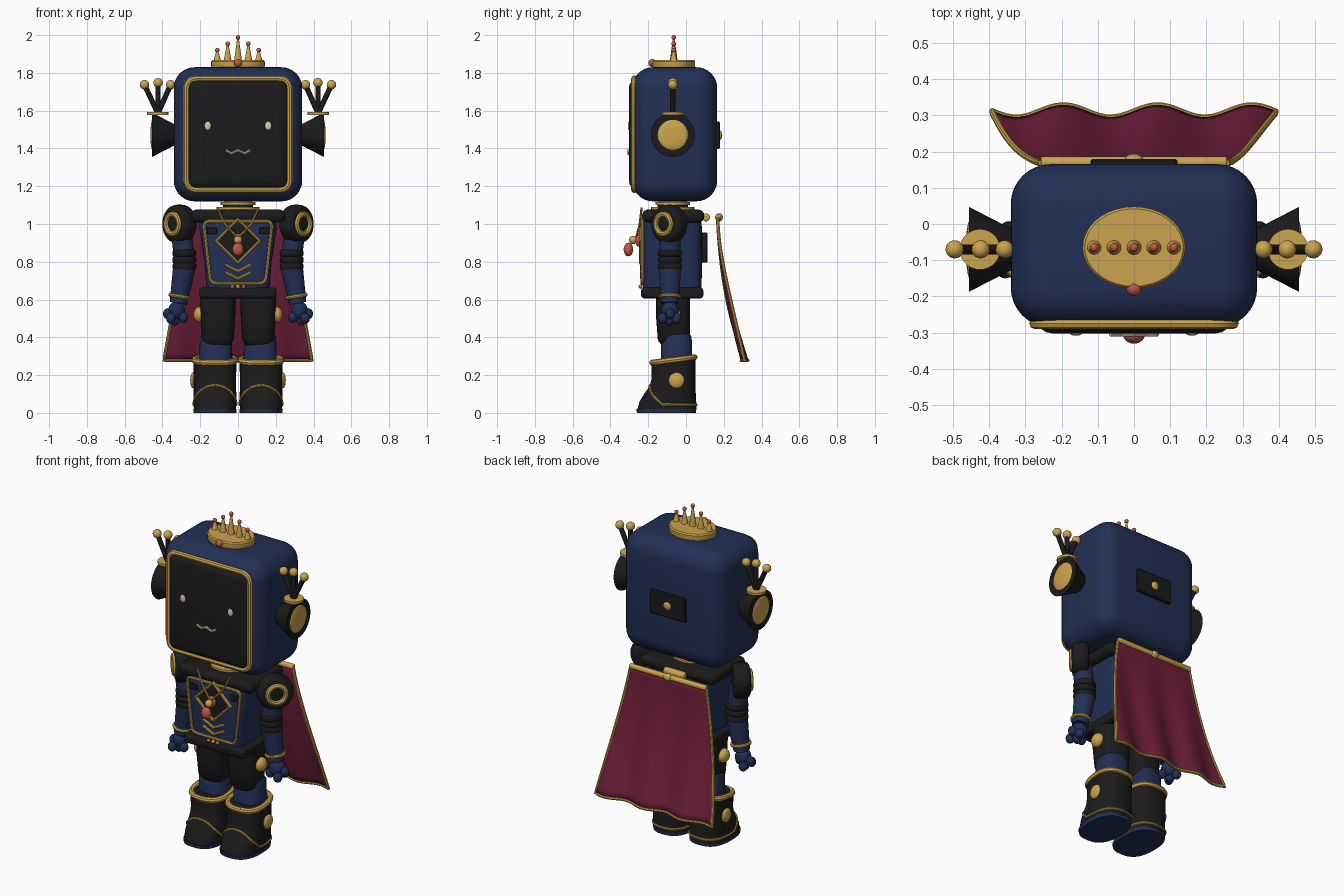
import bpy, bmesh, math
from math import sin, cos, pi
from mathutils import Vector, Matrix

old = bpy.data.objects.get("Cube")
if old:
    bpy.data.objects.remove(old, do_unlink=True)


def material(name, rgb):
    m = bpy.data.materials.new(name)
    m.use_nodes = True
    m.diffuse_color = (*rgb, 1)
    m.node_tree.nodes["Principled BSDF"].inputs["Base Color"].default_value = (*rgb, 1)
    return m


navy = material("navy", (0.016, 0.029, 0.09))
black = material("black", (0.011, 0.011, 0.012))
gold = material("gold", (0.6, 0.37, 0.075))
coral = material("coral", (0.55, 0.1, 0.06))
wine = material("wine", (0.16, 0.013, 0.043))
cream = material("cream", (0.68, 0.6, 0.38))
parts = []


# ---- helpers ----
def link(name, mesh, mat):
    mesh.materials.clear()
    mesh.materials.append(mat)
    ob = bpy.data.objects.new(name, mesh)
    bpy.context.collection.objects.link(ob)
    parts.append(ob)
    return ob


def finish(name, bm, mat):
    bmesh.ops.recalc_face_normals(bm, faces=bm.faces)
    mesh = bpy.data.meshes.new(name)
    bm.to_mesh(mesh)
    bm.free()
    return link(name, mesh, mat)


def ball(name, mat, loc, size):
    size = size if isinstance(size, tuple) else (size,) * 3
    bm = bmesh.new()
    bmesh.ops.create_uvsphere(bm, u_segments=20, v_segments=12, radius=1,
                              matrix=Matrix.Translation(loc) @ Matrix.Diagonal((*size, 1)))
    return finish(name, bm, mat)


def rod(name, mat, a, b, r1, r2=None, bevel=0):
    a, b = Vector(a), Vector(b)
    turn = (b - a).to_track_quat('Z', 'Y').to_matrix().to_4x4()
    bm = bmesh.new()
    bmesh.ops.create_cone(bm, cap_ends=True, segments=28, radius1=r1,
                          radius2=r1 if r2 is None else r2, depth=(b - a).length,
                          matrix=Matrix.Translation((a + b) / 2) @ turn)
    if bevel:
        rims = [e for e in bm.edges if any(len(f.verts) > 4 for f in e.link_faces)]
        bmesh.ops.bevel(bm, geom=rims, offset=bevel, segments=4, profile=0.5, affect='EDGES')
    return finish(name, bm, mat)


def box(name, mat, loc, size, bevel, seg=4):
    bm = bmesh.new()
    bmesh.ops.create_cube(bm, size=1, matrix=Matrix.Translation(loc) @ Matrix.Diagonal((*size, 1)))
    bmesh.ops.bevel(bm, geom=bm.edges[:], offset=bevel, segments=seg, profile=0.5, affect='EDGES')
    return finish(name, bm, mat)


def tube(name, mat, pts, r, closed=False):
    cu = bpy.data.curves.new(name, 'CURVE')
    cu.dimensions = '3D'
    cu.bevel_depth, cu.bevel_resolution, cu.use_fill_caps = r, 2, True
    sp = cu.splines.new('POLY')
    sp.points.add(len(pts) - 1)
    for p, co in zip(sp.points, pts):
        p.co = (*co, 1)
    sp.use_cyclic_u = closed
    tmp = bpy.data.objects.new(name + "_path", cu)
    bpy.context.collection.objects.link(tmp)
    mesh = bpy.data.meshes.new_from_object(tmp.evaluated_get(bpy.context.evaluated_depsgraph_get()))
    bpy.data.objects.remove(tmp, do_unlink=True)
    return link(name, mesh, mat)


def ring(name, mat, centre, axis, radius, r):
    q = Vector(axis).to_track_quat('Z', 'Y')
    tube(name, mat, [Vector(centre) + q @ Vector((radius * cos(a), radius * sin(a), 0))
                     for a in [2 * pi * i / 32 for i in range(32)]], r, True)


def oval(a, rx, ry, n):
    c, s = cos(a), sin(a)
    return (math.copysign(abs(c) ** (2 / n), c) * rx, math.copysign(abs(s) ** (2 / n), s) * ry)


def loft(name, mat, cx, rows, n=2.6, count=36):
    """Stack of rounded outlines; each row is z, centre y, half width, half depth."""
    bm = bmesh.new()
    loops = []
    for z, cy, rx, ry in rows:
        flat = [oval(2 * pi * i / count, rx, ry, n) for i in range(count)]
        loops.append([bm.verts.new((cx + x, cy + y, z)) for x, y in flat])
    for lo, hi in zip(loops, loops[1:]):
        for i in range(count):
            j = (i + 1) % count
            bm.faces.new((lo[i], lo[j], hi[j], hi[i]))
    bm.faces.new(loops[0])
    bm.faces.new(loops[-1])
    return finish(name, bm, mat)


def rounded(corners, r, y):
    """Outline in the xz plane with softened corners."""
    out = []
    for i, c in enumerate(corners):
        c = Vector(c)
        a = c + (Vector(corners[i - 1]) - c).normalized() * r
        b = c + (Vector(corners[(i + 1) % len(corners)]) - c).normalized() * r
        for t in [k / 6 for k in range(7)]:
            p = a * (1 - t) ** 2 + c * 2 * t * (1 - t) + b * t * t
            out.append((p.x, y, p.y))
    return out


# ---- head ----
box("head", navy, (0, -0.06, 1.475), (0.68, 0.45, 0.71), 0.11, 8)
box("screen", black, (0, -0.252, 1.475), (0.54, 0.1, 0.585), 0.045)
tube("screen_frame", gold, rounded([(-.273, 1.18), (.273, 1.18), (.273, 1.77), (-.273, 1.77)], .06, -.274), .016, True)
tube("mouth", cream, [(x, -.303, z) for x, z in
                      [(-.065, 1.39), (-.035, 1.373), (0, 1.39), (.035, 1.373), (.065, 1.39)]], .008)
box("back_panel", black, (0, .165, 1.47), (.24, .03, .145), .006, 1)
ball("back_button", gold, (0, .18, 1.47), (.025, .012, .025))

# ---- crown ----
loft("crown_base", gold, 0, [(1.82, -.065, .135, .108), (1.835, -.065, .142, .113),
                             (1.86, -.065, .142, .113), (1.868, -.065, .136, .107)], 2)
ball("crown_gem", coral, (0, -.178, 1.852), .021)
for i in range(-2, 3):
    x, top = i * .055, 1.988 - .034 * abs(i)
    rod("crown_spike", gold, (x, -.065, 1.86), (x, -.065, top), .021, .004)
    ball("crown_bead", coral, (x, -.065, top), .012)

# ---- neck and torso ----
rod("neck", gold, (0, -.07, 1.04), (0, -.07, 1.13), .075)
rod("neck_plate", gold, (0, -.07, 1.078), (0, -.07, 1.09), .115)
rod("neck_band", black, (0, -.07, 1.09), (0, -.07, 1.1), .08)
rod("neck_top", gold, (0, -.07, 1.1), (0, -.07, 1.116), .092)
box("collar", black, (0, -.068, 1.042), (.5, .33, .07), .033)
loft("torso", navy, 0, [(.64, -.073, .165, .155), (.8, -.073, .178, .158),
                        (.98, -.073, .205, .158), (1.03, -.073, .205, .15)], 6, 48)
box("hips", black, (0, -.073, .635), (.41, .33, .06), .02)
tube("chest_trim", gold, rounded([(-.145, .685), (.145, .685), (.182, 1.015), (-.182, 1.015)], .035, -.232), .009, True)
diamond = [(0, -1), (1, 0), (0, 1), (-1, 0)]
tube("diamond_trim", gold, [(x * .115, -.238, .91 + z * .115) for x, z in diamond], .011, True)
bm = bmesh.new()
bm.faces.new([bm.verts.new((x * .112, -.234, .91 + z * .112)) for x, z in diamond])
finish("diamond_plate", bm, black)
for z in (.785, .745):
    tube("chevron", gold, [(-.07, -.234, z), (0, -.234, z - .035), (.07, -.234, z)], .009)
for x in (-.03, 0, .03):
    ball("belt_bead", coral if x else gold, (x, -.24, .668), .011)
ball("diamond_gem", coral, (0, -.25, .915), (.025, .018, .035))
ball("pendant_cap", gold, (0, -.28, .915), .022)
ball("pendant", coral, (0, -.305, .865), (.03, .025, .036))
box("back_pack", black, (0, .095, .875), (.2, .04, .16), .01, 2)
rod("cape_clip", gold, (-.07, .106, 1.035), (.07, .106, 1.035), .021, bevel=.01)

# ---- cape ----
LEAN = .142


def cape(u, t):
    x = u * (.255 + .137 * t)
    wave = .017 * t * cos(2 * pi * (x - .065) / .26)
    return Vector((x, .168 + LEAN * t ** 1.6 + wave, 1.035 - .757 * t))


bm = bmesh.new()
bmesh.ops.create_grid(bm, x_segments=48, y_segments=20, size=1)
for v in bm.verts:
    v.co = cape(v.co.x, (1 - v.co.y) / 2)
cloth = finish("cape", bm, wine)
solid = cloth.modifiers.new("thickness", 'SOLIDIFY')
solid.thickness, solid.offset = .008, 0
steps = [i / 40 for i in range(41)]
tube("cape_hem", gold, [cape(-1, t) for t in steps] + [cape(2 * t - 1, 1) for t in steps[1:]]
     + [cape(1, 1 - t) for t in steps[1:]], .009)
rod("cape_bar", gold, (-.257, .17, 1.035), (.257, .17, 1.035), .016, bevel=.006)
ball("cape_brooch", gold, (0, .175, 1.035), (.028, .02, .022))

# ---- boot outline, shared by the boot and its trim ----
SOLE = (.02, -.1, .112, .157)
BOOT = [SOLE, (.06, -.096, .113, .15), (.1, -.085, .113, .137), (.14, -.072, .112, .121),
        (.18, -.066, .112, .116), (.28, -.067, .114, .117)]


def boot_at(z):
    for a, b in zip(BOOT, BOOT[1:]):
        if z <= b[0]:
            k = (z - a[0]) / (b[0] - a[0])
            return [p + (q - p) * k for p, q in zip(a, b)]
    return BOOT[-1]


def boot_front(dx, z):
    _, cy, rx, ry = boot_at(z)
    return cy - ry * max(0, 1 - abs(dx / rx) ** 2.6) ** (1 / 2.6)


# ---- paired parts ----
for s, side in ((1, "left_"), (-1, "right_")):
    def P(x, y, z):
        return Vector((s * x, y, z))

    # face and ears
    ball(side + "eye", cream, P(.16, -.302, 1.52), (.017, .006, .023))
    rod(side + "ear", black, P(.325, -.07, 1.472), P(.455, -.07, 1.472), .05, .117)
    ball(side + "ear_disc", gold, P(.451, -.07, 1.472), (.013, .084, .084))
    rod(side + "ear_plate", gold, P(.425, -.07, 1.578), P(.425, -.07, 1.592), .056)
    for x, z in ((.495, 1.737), (.423, 1.748), (.357, 1.737)):
        rod(side + "antenna", black, P(.424, -.07, 1.585), P(x, -.07, z), .014)
        ball(side + "antenna_ball", gold, P(x, -.07, z), .025)

    # chest details
    box(side + "chest_vent", black, P(.14, -.231, .965), (.055, .012, .035), .003, 1)
    tube(side + "necklace", gold, [P(.11, -.235, 1.085), P(.07, -.245, 1.0), P(0, -.265, .925)], .006)

    # arm
    c, d = P(.31, -.088, 1.0), P(.75, -.66, 0)
    rod(side + "shoulder", black, c - d * .048, c + d * .048, .102, bevel=.03)
    ring(side + "shoulder_ring", gold, c + d * .048, d, .052, .015)
    rod(side + "upper_arm", navy, P(.3, -.085, .95), P(.283, -.085, .82), .055)
    for z in (.845, .81, .775):
        rod(side + "elbow_band", black, P(.284, -.085, z - .02), P(.284, -.085, z + .02), .063, bevel=.015)
    rod(side + "forearm", navy, P(.284, -.085, .77), P(.316, -.085, .58), .06, .046)
    ring(side + "wrist_ring", gold, P(.31, -.085, .617), P(.03, 0, -.19), .05, .01)
    ball(side + "palm", navy, P(.325, -.085, .54), (.045, .047, .05))
    for x, y, z in ((.372, -.085, .525), (.355, -.125, .5), (.335, -.09, .49),
                    (.35, -.05, .5), (.29, -.105, .505)):
        ball(side + "finger", navy, P(x, y, z), (.025, .025, .029))

    # leg
    loft(side + "thigh", black, s * .107, [(.36, -.06, .07, .07), (.385, -.065, .084, .084),
                                           (.5, -.068, .092, .09), (.62, -.07, .095, .09)], 3)
    ball(side + "hip_knob", gold, P(.203, -.07, .52), (.033, .042, .042))
    loft(side + "shin", navy, s * .117, [(.24, -.05, .088, .085), (.4, -.05, .085, .08),
                                         (.425, -.05, .07, .066)])

    # boot
    cx = .122
    loft(side + "sole", navy, s * cx, [(0, -.104, .113, .156), (SOLE[0], -.104, .115, .159)])
    loft(side + "boot", black, s * cx, BOOT)
    cuff = [oval(2 * pi * i / 36, .108, .112, 2.6) for i in range(36)]
    tube(side + "boot_cuff", gold, [P(cx + x, y - .067, .28 + .13 * y) for x, y in cuff], .016, True)
    arc = [(.112 * cos(a), .045 + .1 * sin(a)) for a in [pi * i / 24 for i in range(25)]]
    welt = [oval(pi + pi * i / 20, .113, -.153, 2.6) for i in range(1, 20)]
    tube(side + "boot_trim", gold, [P(cx + dx, boot_front(dx, z), z) for dx, z in arc]
         + [P(cx + x, y - .098, .043) for x, y in welt], .007, True)
    ball(side + "boot_knob", gold, P(.237, -.05, .172), (.016, .042, .042))

# ---- shading ----
bpy.ops.object.select_all(action='DESELECT')
for ob in parts:
    ob.select_set(True)
bpy.context.view_layer.objects.active = parts[0]
bpy.ops.object.shade_smooth_by_angle(angle=math.radians(35))
